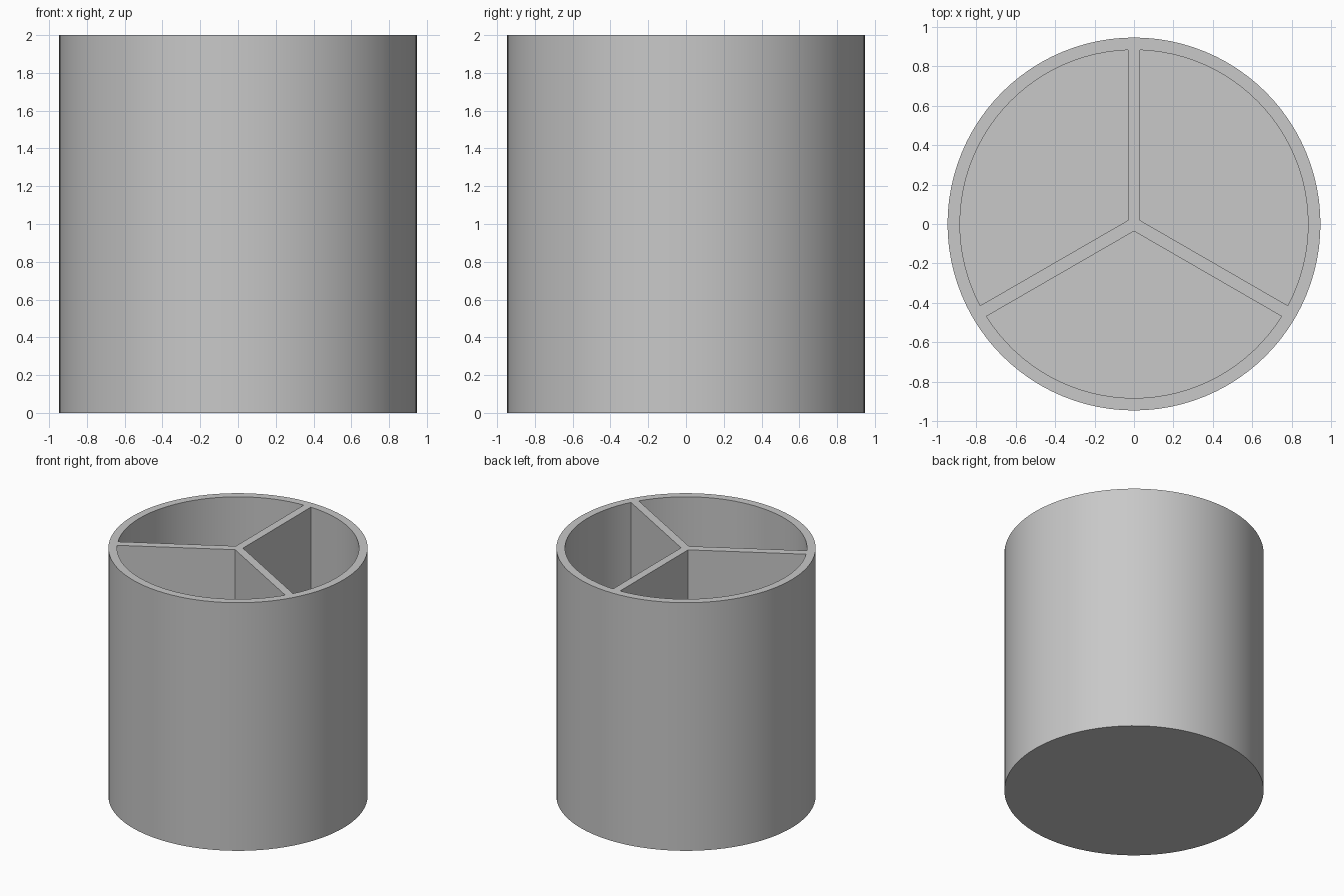
import bpy
import bmesh
from math import sin, cos, asin, radians, pi

if "Cube" in bpy.data.objects:
    bpy.data.objects.remove(bpy.data.objects["Cube"], do_unlink=True)

HEIGHT = 2.0
OUTER = 0.947
WALL = 0.063
INNER = OUTER - WALL
HALF = WALL / 2
FLOOR = WALL
SEGMENTS = 96
ARC_STEPS = 32

grey = bpy.data.materials.new("plain grey")
grey.use_nodes = True
colour = (0.58, 0.58, 0.58, 1)
grey.diffuse_color = colour
grey.node_tree.nodes["Principled BSDF"].inputs["Base Color"].default_value = colour


def polar(radius, angle):
    return radius * cos(angle), radius * sin(angle)


def pocket_outline(start):
    """Wedge between two dividers, counter-clockwise from the inner corner."""
    third = 2 * pi / 3
    inset = asin(HALF / INNER)
    points = [polar(HALF / sin(third / 2), start + third / 2)]
    for i in range(ARC_STEPS + 1):
        points.append(polar(INNER, start + inset + (third - 2 * inset) * i / ARC_STEPS))
    return points


def add_shell(bm, outline, base, inward):
    """Upright wall with a closed base; returns the open rim's edges."""
    low = [bm.verts.new((x, y, base)) for x, y in outline]
    high = [bm.verts.new((x, y, HEIGHT)) for x, y in outline]
    faces = [bm.faces.new(low if inward else low[::-1])]
    count = len(outline)
    for i in range(count):
        j = (i + 1) % count
        quad = [low[i], low[j], high[j], high[i]]
        faces.append(bm.faces.new(quad[::-1] if inward else quad))
    return [bm.edges.get((high[i], high[(i + 1) % count])) for i in range(count)]


bm = bmesh.new()

# Outer wall and underside
circle = [polar(OUTER, 2 * pi * i / SEGMENTS) for i in range(SEGMENTS)]
rim = add_shell(bm, circle, 0, False)

# Three compartments separated by a three-armed divider
for k in range(3):
    rim += add_shell(bm, pocket_outline(radians(90 + 120 * k)), FLOOR, True)

# Flat top joining the rim and divider
bmesh.ops.triangle_fill(bm, edges=rim, use_beauty=True, normal=(0, 0, 1))
bmesh.ops.recalc_face_normals(bm, faces=bm.faces)

mesh = bpy.data.meshes.new("divided_cup")
bm.to_mesh(mesh)
bm.free()
mesh.materials.append(grey)
cup = bpy.data.objects.new("divided_cup", mesh)
bpy.context.collection.objects.link(cup)

bpy.ops.object.select_all(action="DESELECT")
cup.select_set(True)
bpy.context.view_layer.objects.active = cup
bpy.ops.object.shade_smooth_by_angle(angle=radians(30))
